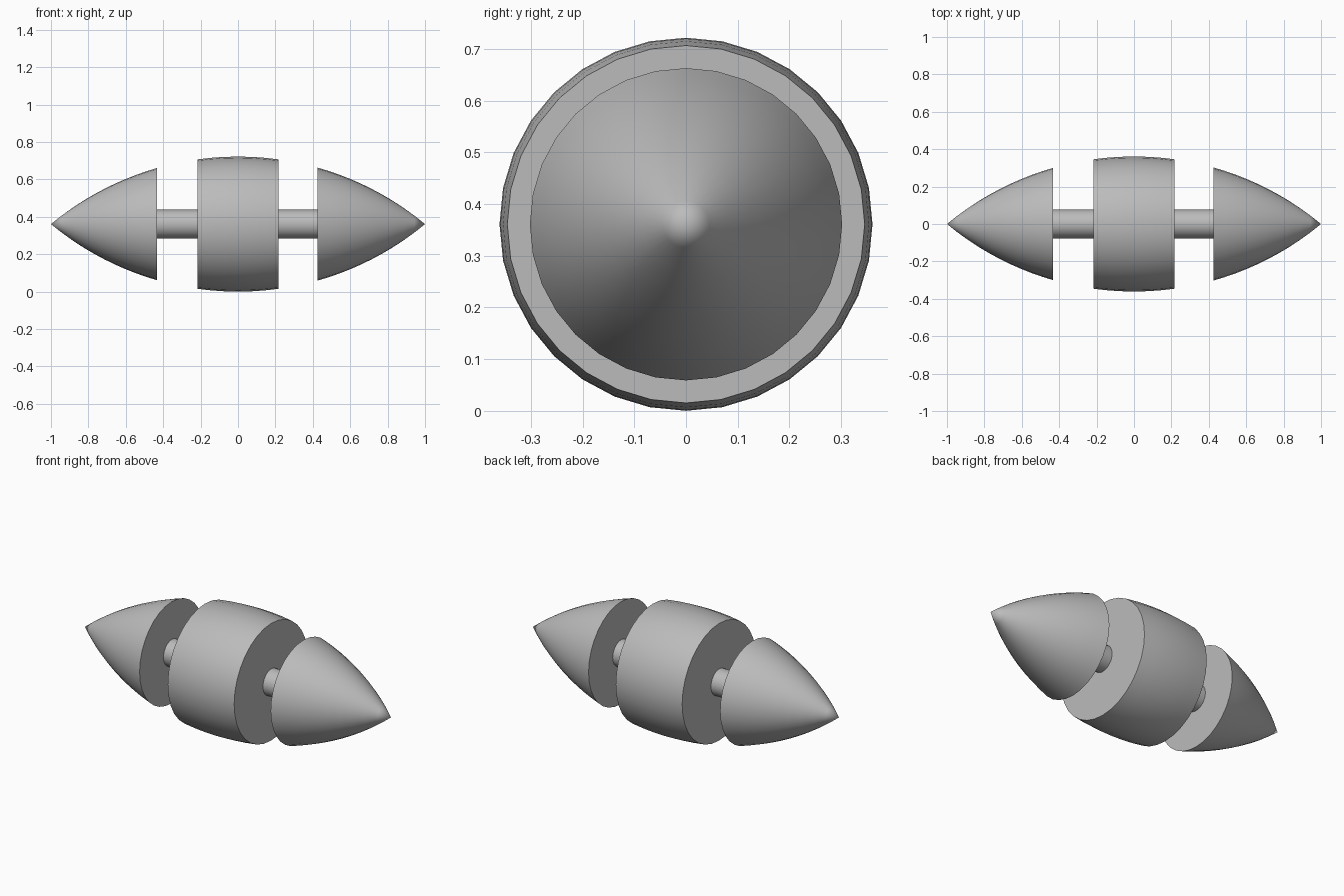
import bpy, math
from mathutils import Matrix, Vector

cube = bpy.data.objects.get("Cube")
if cube:
    bpy.data.objects.remove(cube, do_unlink=True)

SIDES = 32
RADIUS = 0.361                              # widest radius, also the axis height
ARC = (1 + RADIUS ** 2) / (2 * RADIUS)      # circle through both tips and the crown

grey = bpy.data.materials.new("grey")
grey.use_nodes = True
colour = (0.5, 0.5, 0.5, 1)
grey.diffuse_color = colour
grey.node_tree.nodes["Principled BSDF"].inputs["Base Color"].default_value = colour


def hull_radius(x):
    return max(0, math.sqrt(ARC ** 2 - x * x) - (ARC - RADIUS))


def lathe(name, profile):
    """Turn (x, radius) points about the long axis, closing both ends."""
    verts, rings, faces = [], [], []
    for x, r in profile:
        count = SIDES if r > 1e-4 else 1
        rings.append(range(len(verts), len(verts) + count))
        for i in range(count):
            a = math.tau * i / SIDES
            verts.append((x, r * math.cos(a), RADIUS + r * math.sin(a)))
    for a, b in zip(rings, rings[1:]):
        for i in range(SIDES):
            j = (i + 1) % SIDES
            quad = [a[i % len(a)], b[i % len(b)], b[j % len(b)], a[j % len(a)]]
            faces.append(list(dict.fromkeys(quad)))
    if len(rings[0]) > 1:
        faces.append(list(rings[0]))
    if len(rings[-1]) > 1:
        faces.append(list(reversed(rings[-1])))
    mesh = bpy.data.meshes.new(name)
    mesh.from_pydata(verts, [], faces)
    mesh.materials.append(grey)
    obj = bpy.data.objects.new(name, mesh)
    bpy.context.collection.objects.link(obj)
    bpy.ops.object.select_all(action="DESELECT")
    obj.select_set(True)
    bpy.context.view_layer.objects.active = obj
    bpy.ops.object.shade_smooth_by_angle(angle=math.radians(35))
    return obj


def hull_section(name, start, end, steps):
    xs = [start + (end - start) * i / steps for i in range(steps + 1)]
    lathe(name, [(x, hull_radius(x)) for x in xs])


# Pointed ends, central barrel
hull_section("right_cone", -1, -0.433, 10)
hull_section("barrel", -0.217, 0.217, 6)
hull_section("left_cone", 0.425, 1, 10)

# Rods joining the barrel to the ends
lathe("right_rod", [(-0.433, 0.077), (-0.217, 0.077)])
lathe("left_rod", [(0.217, 0.077), (0.425, 0.077)])
